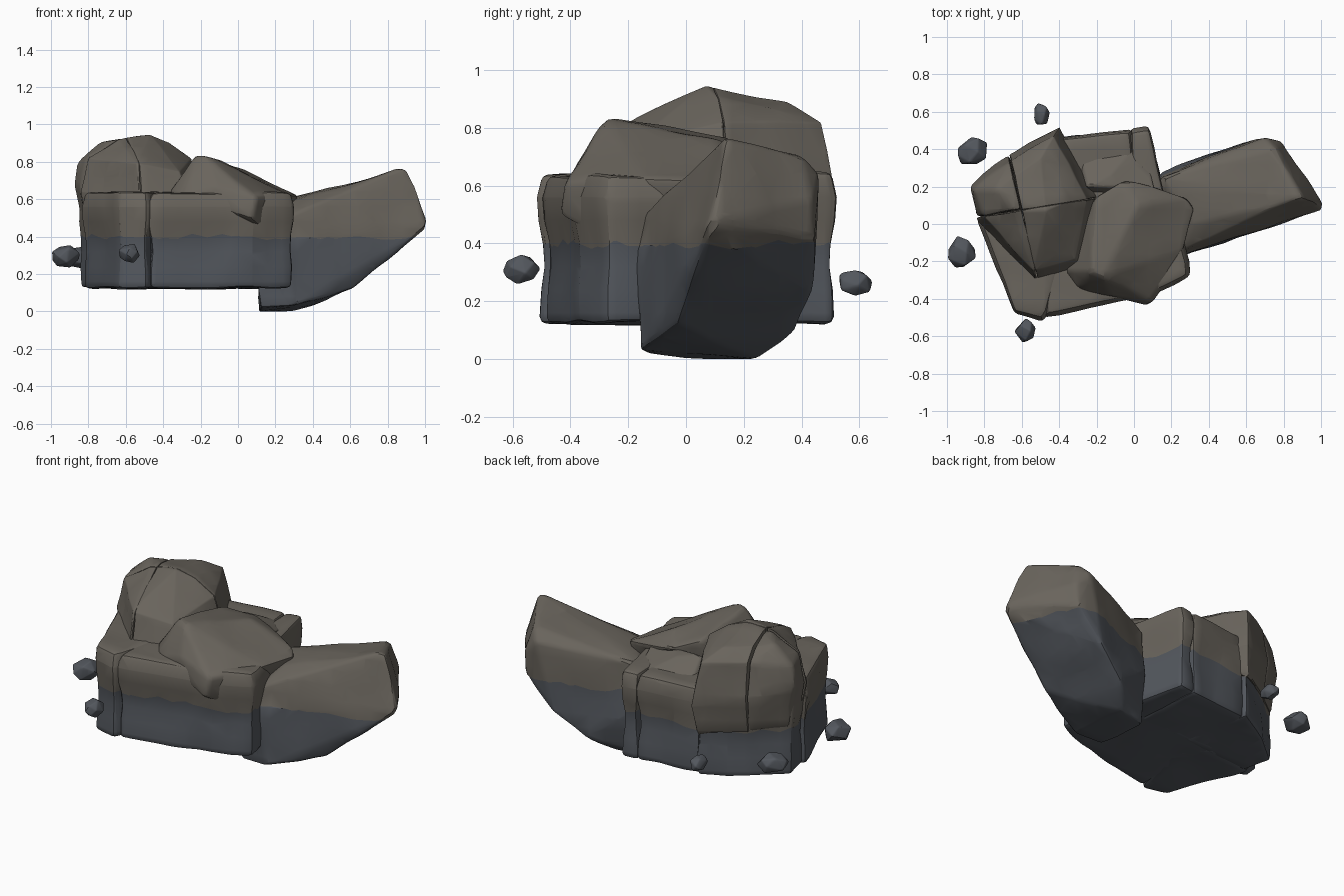
import bpy, bmesh, math, random
from mathutils import Vector, noise

if "Cube" in bpy.data.objects:
    bpy.data.objects.remove(bpy.data.objects["Cube"])

random.seed(4)


def material(name, rgb):
    m = bpy.data.materials.new(name)
    m.diffuse_color = (*rgb, 1)
    m.use_nodes = True
    m.node_tree.nodes["Principled BSDF"].inputs["Base Color"].default_value = m.diffuse_color
    return m


UPPER = material("dry_stone", (0.142, 0.128, 0.108))
LOWER = material("damp_stone", (0.086, 0.095, 0.11))
LINE = 0.40          # height of the colour change


def hull(points):
    bm = bmesh.new()
    for p in points:
        bm.verts.new(p)
    bmesh.ops.convex_hull(bm, input=bm.verts)
    loose = [v for v in bm.verts if not v.link_faces]
    bmesh.ops.delete(bm, geom=loose, context='VERTS')
    return bm


def cut(bm, co, no, clear=False):
    bmesh.ops.bisect_plane(bm, geom=bm.verts[:] + bm.edges[:] + bm.faces[:], dist=1e-5,
                           plane_co=co, plane_no=no, clear_outer=clear)


def rock(name, points, bevel=0.022, clips=(), rough=0.014, waist=0.0):
    """Convex chipped stone: hull, optional crack planes, worn edges, waist, grain."""
    bm = hull(points)
    for co, no in clips:
        cut(bm, co, no, True)
        pts = [v.co.copy() for v in bm.verts]
        bm.free()
        bm = hull(pts)
    bmesh.ops.dissolve_limit(bm, angle_limit=math.radians(9), verts=bm.verts, edges=bm.edges)
    bmesh.ops.remove_doubles(bm, verts=bm.verts, dist=0.012)
    sharp = [e for e in bm.edges if e.is_manifold and e.calc_face_angle(0) > 0.3]
    bmesh.ops.bevel(bm, geom=sharp, offset=bevel, segments=2, profile=0.5,
                    affect='EDGES', clamp_overlap=True)
    # grid cuts give the surface enough points for grain and the wavy colour line
    cut(bm, (0, 0, LINE), (0, 0, 1))
    for axis in range(3):
        n = Vector((0, 0, 0))
        n[axis] = 1
        lo = min(v.co[axis] for v in bm.verts)
        hi = max(v.co[axis] for v in bm.verts)
        k = math.ceil(lo / 0.08)
        while k * 0.08 < hi:
            if axis < 2 or abs(k * 0.08 - LINE) > 0.01:
                cut(bm, n * k * 0.08, n)
            k += 1
    for f in bm.faces:
        f.material_index = 0 if f.calc_center_median().z > LINE else 1
    bm.normal_update()
    moves = []
    for v in bm.verts:
        d = v.normal * noise.noise(v.co * 5) * rough
        d -= v.normal * waist * math.exp(-((v.co.z - 0.36) / 0.09) ** 2)
        if abs(v.co.z - LINE) < 0.001:
            d.z += 0.03 * noise.noise(v.co * 14)
        moves.append(d)
    for v, d in zip(bm.verts, moves):
        v.co += d
        v.co.z = max(v.co.z, 0)
    bmesh.ops.recalc_face_normals(bm, faces=bm.faces)
    me = bpy.data.meshes.new(name)
    bm.to_mesh(me)
    bm.free()
    me.materials.append(UPPER)
    me.materials.append(LOWER)
    ob = bpy.data.objects.new(name, me)
    bpy.context.collection.objects.link(ob)
    bpy.ops.object.select_all(action='DESELECT')
    ob.select_set(True)
    bpy.context.view_layer.objects.active = ob
    bpy.ops.object.shade_smooth_by_angle(angle=math.radians(28))


def block(name, outline, top, levels=((0.125, 0.98), (0.45, 1.03), (0.56, 1.03), (1, 0.96))):
    """Upright stone from a plan outline; level z of 1 means the top height."""
    cx = sum(p[0] for p in outline) / len(outline)
    cy = sum(p[1] for p in outline) / len(outline)
    rock(name, [(cx + (x - cx) * s, cy + (y - cy) * s, top if z == 1 else z)
                for z, s in levels for x, y in outline], waist=0.018)


# base stones
block("base_front_left", [(-.83, .02), (-.64, -.475), (-.49, -.515), (-.465, -.47), (-.36, -.1), (-.5, .1)], .64)
block("base_front", [(-.475, -.49), (-.1, -.405), (.08, -.375), (.295, -.275), (.29, -.2), (.2, .12), (-.52, .12)], .635)
block("base_back_left", [(-.85, .18), (-.66, .34), (-.41, .49), (-.3, .05), (-.8, .0)], .6)
block("base_back", [(-.42, .46), (-.35, .455), (-.015, .50), (.03, .05), (-.48, .05)], .645)
block("base_back_right", [(-.02, .5), (.08, .515), (.17, .2), (.2, .0), (.0, .05)], .645)

# tall boulder, split in four by two cracks
tall = [(-.83, .2, .42), (-.66, .34, .4), (-.42, .49, .4), (-.22, .15, .45), (-.28, -.22, .5),
        (-.53, -.28, .5), (-.8, .02, .45),
        (-.885, .2, .68), (-.67, .37, .62), (-.395, .525, .56), (-.19, .13, .64), (-.27, -.22, .62),
        (-.53, -.3, .62), (-.84, .02, .64),
        (-.87, .19, .8), (-.66, .34, .83), (-.43, .47, .82), (-.25, .13, .82), (-.31, -.19, .75),
        (-.54, -.25, .79), (-.8, .04, .82),
        (-.74, .19, .91), (-.64, .06, .925), (-.47, .07, .945), (-.37, .11, .905), (-.5, .35, .885)]
mid = Vector((-.60, .075, .7))
crack_a, crack_b = Vector((.97, .22, 0)), Vector((-.16, .98, 0))
for sa, la in ((1, "left"), (-1, "right")):
    for sb, lb in ((1, "front"), (-1, "back")):
        rock(f"tall_boulder_{lb}_{la}", tall, clips=((mid, crack_a * sa), (mid, crack_b * sb)))

# sloping boulder resting on the front stone
rock("sloping_boulder", [(-.23, -.25, .84), (-.17, -.28, .835), (-.2, .15, .77), (-.05, .25, .72),
                         (.02, .1, .76), (.28, .14, .635), (.325, .08, .62), (.27, -.14, .625),
                         (.15, -.3, .635), (.1, -.42, .61), (.07, -.43, .5), (.15, -.3, .43),
                         (-.37, -.25, .63), (-.3, -.35, .62), (-.12, -.39, .67), (-.25, .1, .6), (.28, .1, .5)],
     bevel=0.018)
rock("ridge_slab", [(-.33, .15, .55), (-.08, .2, .72), (-.12, .27, .71), (0, .24, .69),
                    (.12, .15, .68), (.05, .47, .58), (-.3, .42, .58), (-.25, .2, .72)], bevel=0.012)

# leaning stone that reaches out to the right
rock("leaning_stone", [(.1, -.15, .12), (.12, -.14, .02), (.3, -.165, .025), (.12, .2, -.008), (.3, .25, -.005),
                       (.24, -.175, .38), (.25, -.15, .50), (.32, .0, .60), (.14, .25, .57),
                       (.14, .27, .3), (.42, .38, .10),
                       (.62, -.03, .125), (.80, .05, .27), (1.01, .08, .45), (1.005, .12, .49),
                       (.60, .44, .23), (.78, .445, .42), (.79, .44, .55),
                       (.90, .14, .757), (.86, .13, .765), (.95, .12, .67), (.70, .46, .64),
                       (.75, .40, .705), (.60, .0, .62)])

# loose pebbles
for i, (x, y, z, rx, ry, rz) in enumerate([(-.865, .39, .29, .09, .08, .062), (-.925, -.15, .295, .08, .09, .068),
                                           (-.495, .585, .265, .048, .065, .048), (-.578, -.57, .308, .062, .072, .055)]):
    pts = []
    for k in range(14):      # evenly spread directions with a little jitter
        h = 1 - (2 * k + 1) / 14
        r, a = math.sqrt(1 - h * h), k * 2.4 + random.uniform(-.3, .3)
        s = random.uniform(.93, 1.12)
        pts.append((x + r * math.cos(a) * rx * s, y + r * math.sin(a) * ry * s, z + h * rz * s))
    rock(f"pebble_{i + 1}", pts, bevel=0.006, rough=0.004)
